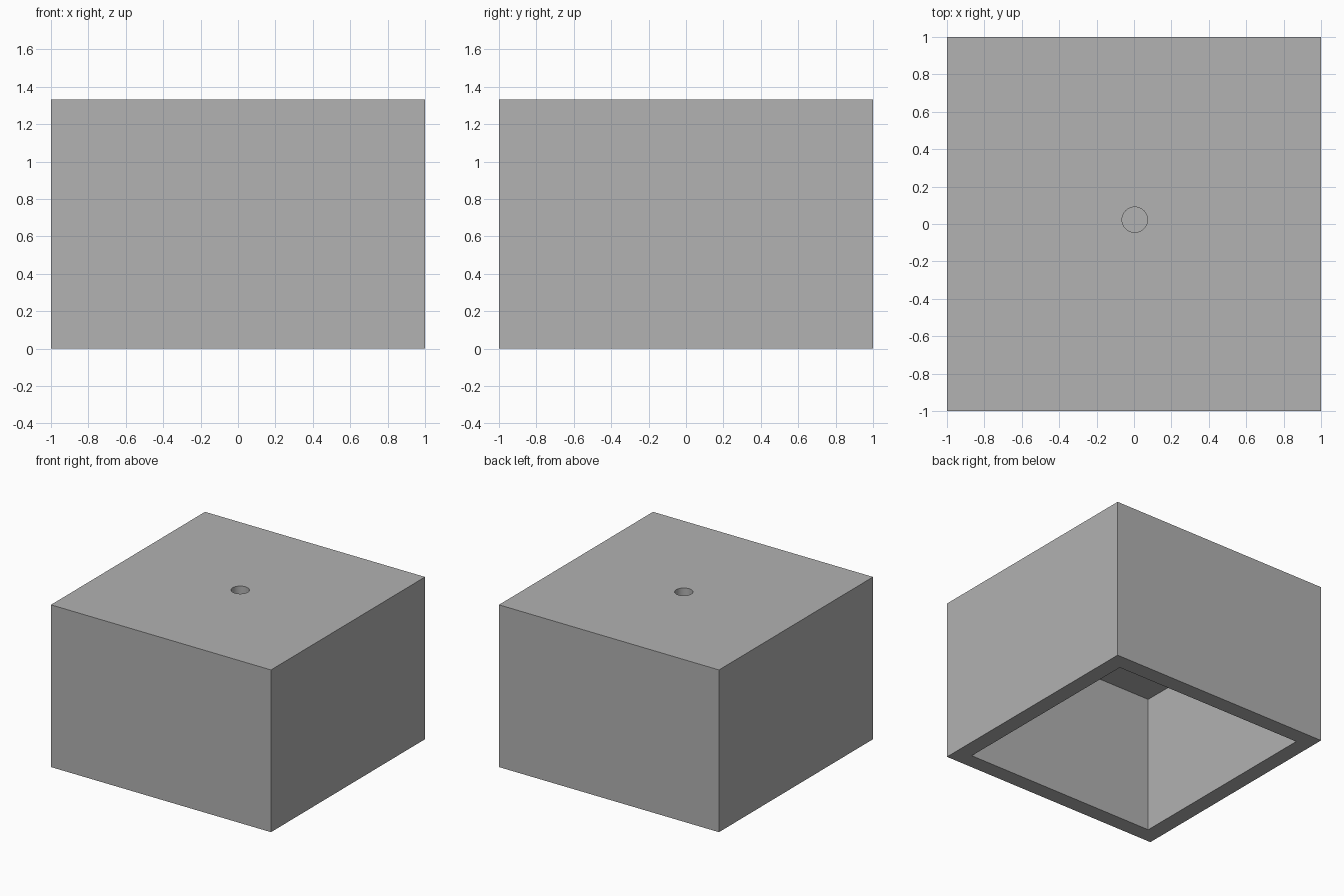
import bpy

HEIGHT = 1.333
WALL = 0.133
CEILING = 1.133
HOLE_DEPTH = 0.13

if "Cube" in bpy.data.objects:
    bpy.data.objects.remove(bpy.data.objects["Cube"], do_unlink=True)

grey = bpy.data.materials.new("mid grey")
grey.use_nodes = True
colour = (0.445, 0.445, 0.445, 1)
grey.diffuse_color = colour
for node in grey.node_tree.nodes:
    if node.type == "BSDF_PRINCIPLED":
        node.inputs["Base Color"].default_value = colour


def box(name, width, bottom, top):
    bpy.ops.mesh.primitive_cube_add(size=1, location=(0, 0, (bottom + top) / 2))
    obj = bpy.context.object
    obj.name = name
    obj.scale = (width, width, top - bottom)
    bpy.ops.object.transform_apply(location=True, rotation=False, scale=True)
    obj.data.materials.append(grey)
    return obj


def cut(target, cutter):
    """Subtract the cutter from the target, then remove it."""
    cutter.hide_render = True
    mod = target.modifiers.new("cut", "BOOLEAN")
    mod.operation = "DIFFERENCE"
    mod.solver = "EXACT"
    mod.object = cutter
    bpy.ops.object.select_all(action="DESELECT")
    bpy.context.view_layer.objects.active = target
    target.select_set(True)
    bpy.ops.object.modifier_apply(modifier=mod.name)
    bpy.data.objects.remove(cutter, do_unlink=True)


# Square housing
housing = box("housing", 2, 0, HEIGHT)

# Hollow, open at the bottom
cut(housing, box("cavity_cutter", 2 - 2 * WALL, -0.2, CEILING))

# Blind round hole in the top
bpy.ops.mesh.primitive_cylinder_add(
    vertices=48, radius=0.068, depth=2 * HOLE_DEPTH, location=(0.004, 0.023, HEIGHT))
hole = bpy.context.object
hole.name = "hole_cutter"
hole.data.materials.append(grey)
cut(housing, hole)

bpy.ops.object.shade_smooth_by_angle()
